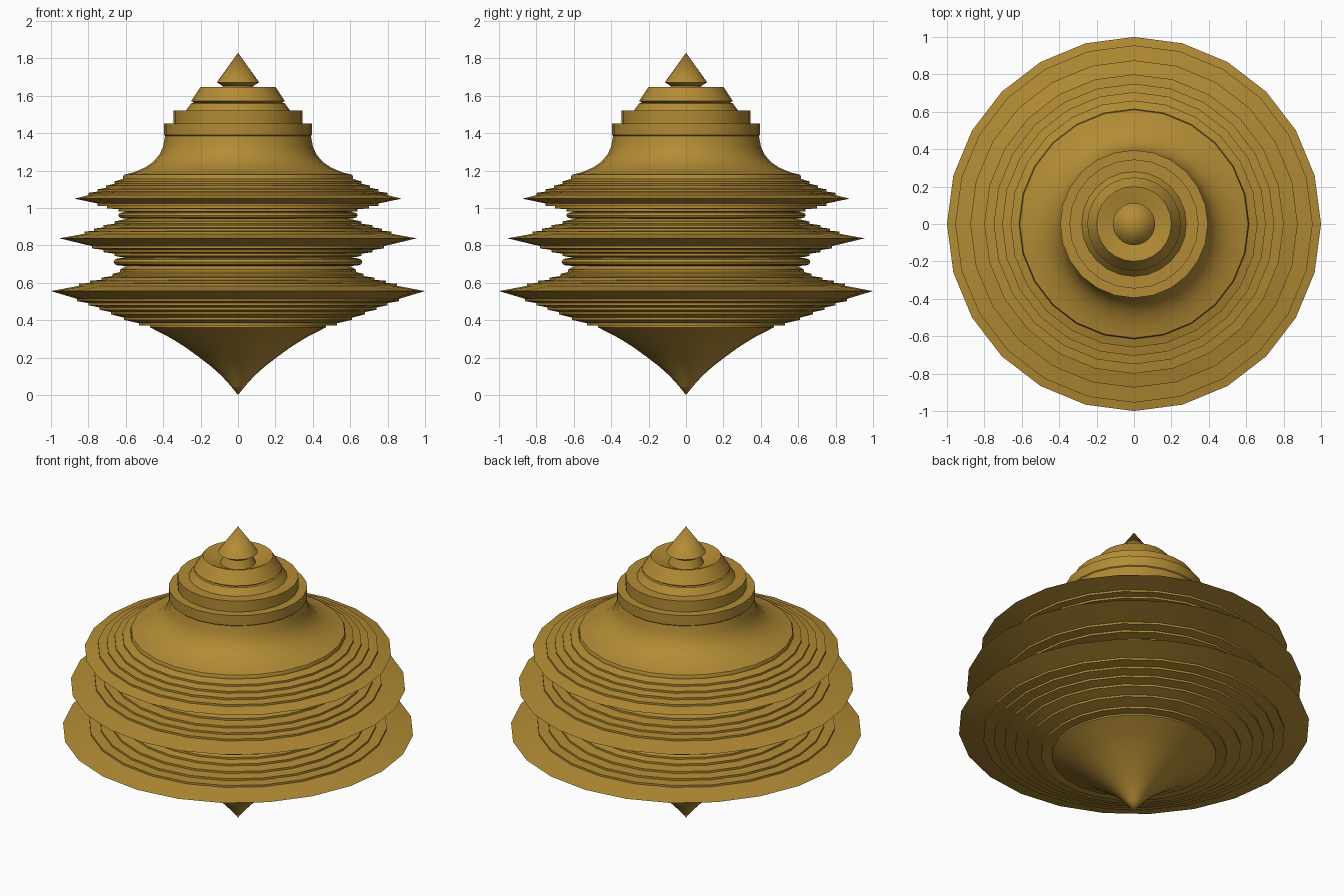
import bpy, bmesh, math

if "Cube" in bpy.data.objects:
    bpy.data.objects.remove(bpy.data.objects["Cube"])

SIDES = 24
gold = bpy.data.materials.new("antique gold")
gold.diffuse_color = (0.45, 0.26, 0.035, 1)
gold.use_nodes = True
gold.node_tree.nodes["Principled BSDF"].inputs["Base Color"].default_value = gold.diffuse_color


def lathe(name, profile):
    """Spin an (r, z) profile, listed bottom to top, round the z axis."""
    bm = bmesh.new()
    rings = []
    for r, z in profile:
        if r == 0:
            rings.append([bm.verts.new((0, 0, z))] * SIDES)
        else:
            rings.append([bm.verts.new((r * math.cos(2 * math.pi * i / SIDES),
                                        r * math.sin(2 * math.pi * i / SIDES), z))
                          for i in range(SIDES)])
    for a, b in zip(rings, rings[1:]):
        for i in range(SIDES):
            j = (i + 1) % SIDES
            corners = []
            for v in (a[i], a[j], b[j], b[i]):
                if v not in corners:
                    corners.append(v)
            bm.faces.new(corners)
    mesh = bpy.data.meshes.new(name)
    bm.to_mesh(mesh)
    bm.free()
    mesh.materials.append(gold)
    obj = bpy.data.objects.new(name, mesh)
    bpy.context.collection.objects.link(obj)
    bpy.ops.object.select_all(action='DESELECT')
    obj.select_set(True)
    bpy.context.view_layer.objects.active = obj
    bpy.ops.object.shade_smooth_by_angle(angle=math.radians(30))
    return obj


def steps(points, wall=0.012):
    """Shallow sloping ledges with a short upright wall at every point."""
    out = []
    for r, z in points:
        out += [(r, z - wall / 2), (r, z + wall / 2)]
    return out


def bead(r, z, w, h):
    """Half-round moulding profile."""
    return [(r - w + w * math.cos(a), z + h * math.sin(a))
            for a in [math.radians(d) for d in (-90, -45, 0, 45, 90)]]


# Pointed underside
lathe("bottom_point", [(0, 0), (0.04, 0.05), (0.085, 0.10), (0.14, 0.15), (0.205, 0.20),
                       (0.28, 0.255), (0.36, 0.305), (0.47, 0.362)])

# Lower disc, widest
lathe("lower_disc", [(0.47, 0.362), (0.47, 0.372)]
      + steps([(0.53, 0.378), (0.61, 0.408), (0.68, 0.438), (0.74, 0.462),
               (0.80, 0.486), (0.86, 0.508)])
      + [(1.0, 0.556)]
      + steps([(0.85, 0.590), (0.79, 0.605), (0.73, 0.622), (0.67, 0.642), (0.63, 0.664)])
      + [(0.60, 0.69)])

# Bead between lower and middle discs
lathe("lower_bead", [(0.60, 0.69)] + bead(0.665, 0.712, 0.025, 0.019) + [(0.60, 0.733)])

# Middle disc
lathe("middle_disc", [(0.60, 0.733)]
      + steps([(0.66, 0.750), (0.72, 0.770), (0.78, 0.790)])
      + [(0.955, 0.838)]
      + steps([(0.82, 0.868), (0.77, 0.884), (0.72, 0.902), (0.66, 0.922)])
      + [(0.59, 0.943)])

# Bead between middle and upper discs
lathe("upper_bead", [(0.59, 0.943)] + bead(0.64, 0.961, 0.022, 0.016) + [(0.59, 0.979)])

# Upper disc
lathe("upper_disc", [(0.59, 0.979)]
      + steps([(0.64, 0.988), (0.70, 1.004), (0.75, 1.018)])
      + [(0.875, 1.05)]
      + steps([(0.80, 1.075), (0.75, 1.094), (0.705, 1.114), (0.66, 1.136), (0.615, 1.162)])
      + [(0.61, 1.178)])

# Flared neck rising to the collar
lathe("neck", [(0.61, 1.178), (0.56, 1.19), (0.50, 1.215), (0.455, 1.245), (0.42, 1.285),
               (0.40, 1.33), (0.39, 1.385), (0.395, 1.39), (0.395, 1.452), (0.345, 1.452)])

# Stepped crown with a dished top
lathe("crown", [(0.345, 1.452), (0.345, 1.52), (0.28, 1.52), (0.25, 1.56), (0.235, 1.562),
                (0.25, 1.572), (0.20, 1.648), (0.19, 1.648), (0.10, 1.605), (0.0, 1.605)])

# Finial
lathe("finial", [(0.10, 1.605), (0.08, 1.652), (0.113, 1.672), (0, 1.83)])
